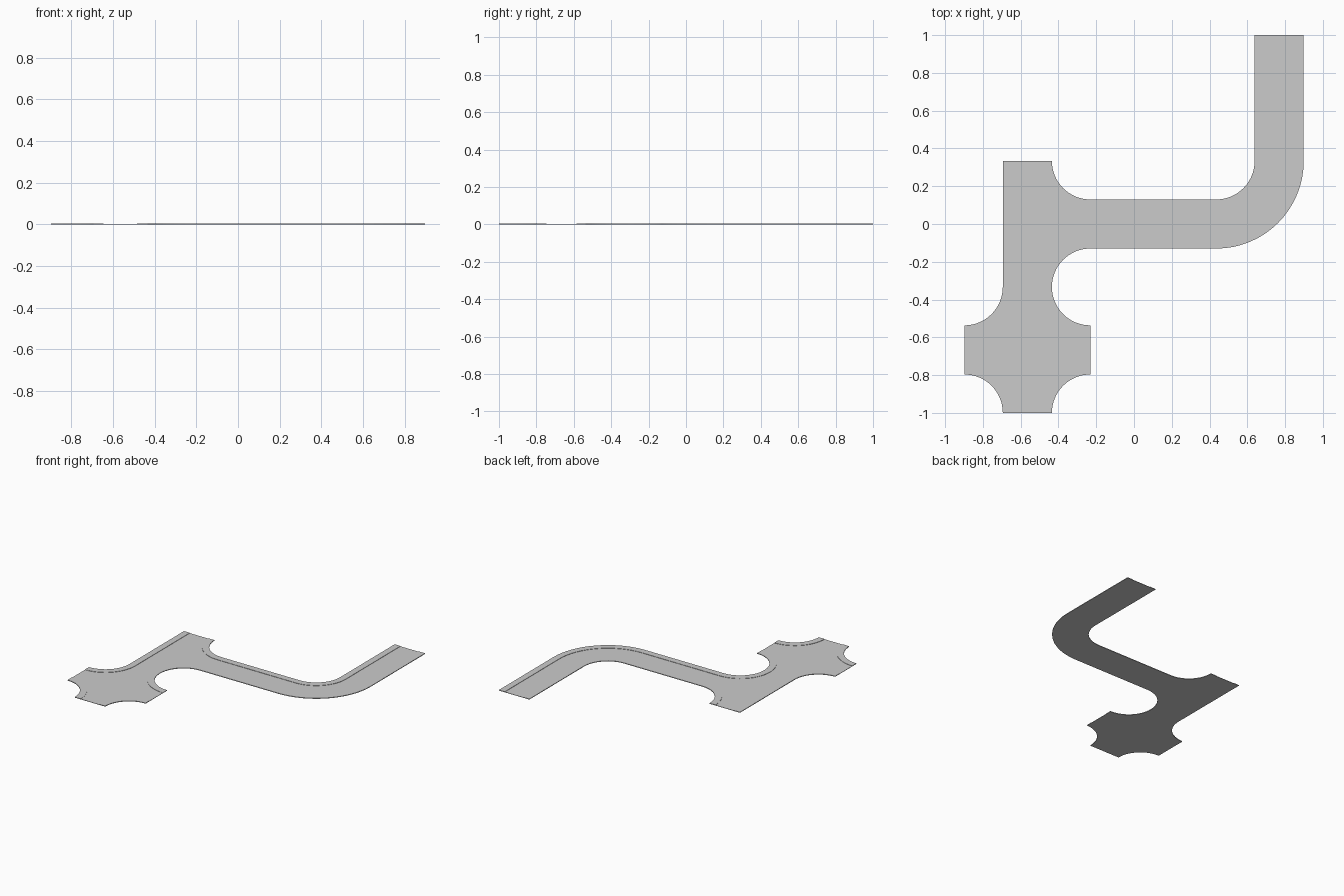
import bpy, bmesh
from math import radians, cos, sin

if "Cube" in bpy.data.objects:
    bpy.data.objects.remove(bpy.data.objects["Cube"])

TILE = 2 / 3          # road tile size
HALF = 0.13           # half width including pavements
WALK = 0.05           # pavement width
ROAD = 0.0025         # road slab thickness
HEIGHT = 0.005        # pavement top
STEPS = 16            # segments per quarter bend
R = TILE / 2 - HALF   # corner radius
XL, XM, XR = -0.898, -0.898 + TILE, -0.898 + 2 * TILE   # tile borders
Y0, Y1, Y2, Y3 = -1, -1 / 3, 1 / 3, 1


def arc(cx, cy, a0, a1, edge=R, kerb=R + WALK):
    """Pairs of (outside edge, kerb edge) points along a bend."""
    n = STEPS * abs(a1 - a0) // 90
    pairs = []
    for i in range(n + 1):
        a = radians(a0 + (a1 - a0) * i / n)
        pairs.append(tuple((cx + r * cos(a), cy + r * sin(a)) for r in (edge, kerb)))
    return pairs


def end(x, y, side):
    """End of a straight pavement running along y."""
    return [((x, y), (x + side * WALK, y))]


def make_object(name, bm):
    bmesh.ops.recalc_face_normals(bm, faces=bm.faces)
    if sum(f.normal.z * f.calc_center_median().z * f.calc_area() for f in bm.faces) < 0:
        bmesh.ops.reverse_faces(bm, faces=bm.faces)
    mesh = bpy.data.meshes.new(name)
    bm.to_mesh(mesh)
    bm.free()
    obj = bpy.data.objects.new(name, mesh)
    bpy.context.collection.objects.link(obj)


def pavement(name, pairs):
    """Raised strip with top, both kerb faces and end caps."""
    bm = bmesh.new()
    rows = []
    for (ex, ey), (kx, ky) in pairs:
        rows.append([bm.verts.new(p) for p in
                     ((ex, ey, ROAD), (ex, ey, HEIGHT), (kx, ky, HEIGHT), (kx, ky, ROAD))])
    for a, b in zip(rows, rows[1:]):
        for i in range(3):
            bm.faces.new((a[i], a[i + 1], b[i + 1], b[i]))
    bm.faces.new(rows[0])
    bm.faces.new(rows[-1])
    make_object(name, bm)


# Pavements, in order anticlockwise round the road
big = TILE / 2 + HALF
pavements = {
    "crossroad_right_pavement": arc(XM, Y0, 180, 90),
    "outer_bend_pavement": arc(XM, Y1, 270, 90)
    + arc(XR, Y2, 270, 360, big, big - WALK) + end(XR + big, Y3, -1),
    "inner_bend_pavement": end(XR + R, Y3, 1)
    + arc(XR, Y2, 0, -90) + arc(XM, Y2, 270, 180),
    "junction_left_pavement": end(XL + R, Y2, 1) + arc(XL, Y1, 0, -90),
    "crossroad_left_pavement": arc(XL, Y0, 90, 0),
}
for name, pairs in pavements.items():
    pavement(name, pairs)

# Thin road slab filling the whole outline
bm = bmesh.new()
outline = [bm.verts.new((*edge, 0)) for pairs in pavements.values() for edge, _ in pairs]
face = bm.faces.new(outline)
face.normal_update()
slab = bmesh.ops.extrude_face_region(bm, geom=[face], use_keep_orig=True)["geom"]
for v in slab:
    if isinstance(v, bmesh.types.BMVert):
        v.co.z = ROAD
bm.normal_update()
bmesh.ops.triangulate(bm, faces=[f for f in bm.faces if len(f.verts) > 4])
make_object("road_slab", bm)
